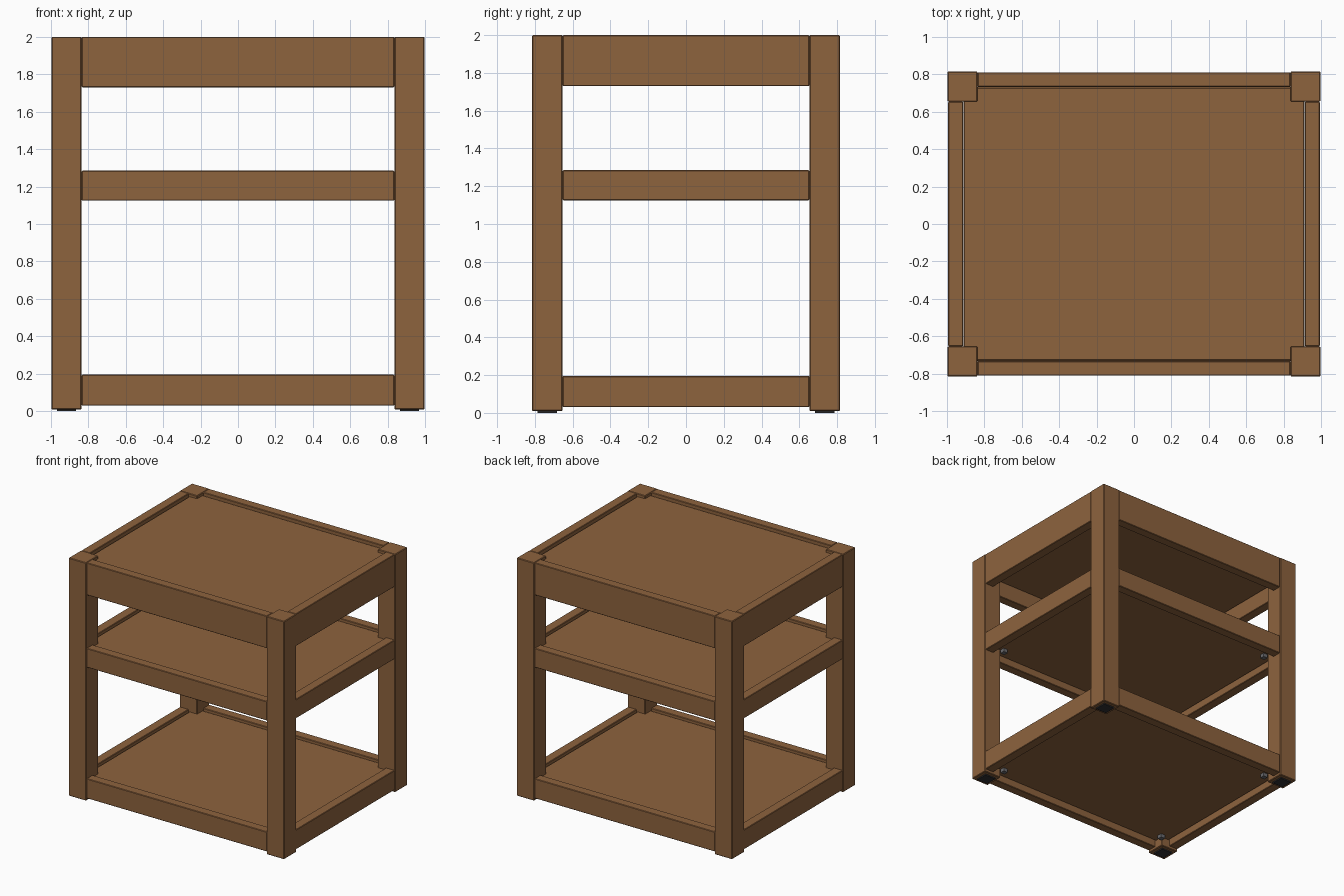
import bpy

if "Cube" in bpy.data.objects:
    bpy.data.objects.remove(bpy.data.objects["Cube"])


def material(name, rgb):
    m = bpy.data.materials.new(name)
    m.diffuse_color = (*rgb, 1)
    m.use_nodes = True
    m.node_tree.nodes["Principled BSDF"].inputs["Base Color"].default_value = m.diffuse_color
    return m


wood = material("brown wood", (0.27, 0.125, 0.048))
rubber = material("dark rubber", (0.03, 0.03, 0.032))
metal = material("grey metal", (0.15, 0.15, 0.16))


def box(name, x, y, z, mat, bevel=0.0):
    """Box from (min, max) ranges on each axis."""
    bpy.ops.mesh.primitive_cube_add(size=1, location=[sum(r) / 2 for r in (x, y, z)])
    o = bpy.context.object
    o.name = name
    o.scale = [abs(r[1] - r[0]) for r in (x, y, z)]
    bpy.ops.object.transform_apply(location=False, rotation=False, scale=True)
    o.data.materials.append(mat)
    if bevel:
        b = o.modifiers.new("soft edges", 'BEVEL')
        b.width = bevel
        b.segments = 1
    return o


# shelf levels: rail bottom, rail top, panel bottom, panel top
levels = {
    "bottom": (0.03, 0.195, 0.085, 0.175),
    "middle": (1.125, 1.285, 1.18, 1.265),
    "top": (1.73, 2.0, 1.86, 1.975),
}

for sx, side in ((-1, "left"), (1, "right")):
    for sy, end in ((-1, "front"), (1, "back")):
        # corner legs with rubber foot pads
        box(f"{end}_{side}_leg", (sx * 0.835, sx * 0.997), (sy * 0.653, sy * 0.815),
            (0.01, 2.0), wood, 0.005)
        box(f"{end}_{side}_foot_pad", (sx * 0.865, sx * 0.967), (sy * 0.683, sy * 0.785),
            (0, 0.012), rubber)
        # small metal shelf supports in the inner corners
        for lv in ("bottom", "middle"):
            zb = levels[lv][2]
            box(f"{lv}_{end}_{side}_shelf_support", (sx * 0.795, sx * 0.836),
                (sy * 0.613, sy * 0.654), (zb - 0.03, zb + 0.005), metal)

for lv, (z0, z1, p0, p1) in levels.items():
    # rails between the legs
    for s, end in ((-1, "front"), (1, "back")):
        box(f"{lv}_{end}_rail", (-0.835, 0.835), (s * 0.732, s * 0.81), (z0, z1), wood, 0.004)
    for s, side in ((-1, "left"), (1, "right")):
        box(f"{lv}_{side}_rail", (s * 0.913, s * 0.993), (-0.653, 0.653), (z0, z1), wood, 0.004)
    # recessed panel
    box(f"{lv}_shelf_panel", (-0.912, 0.912), (-0.731, 0.731), (p0, p1), wood, 0.008)
